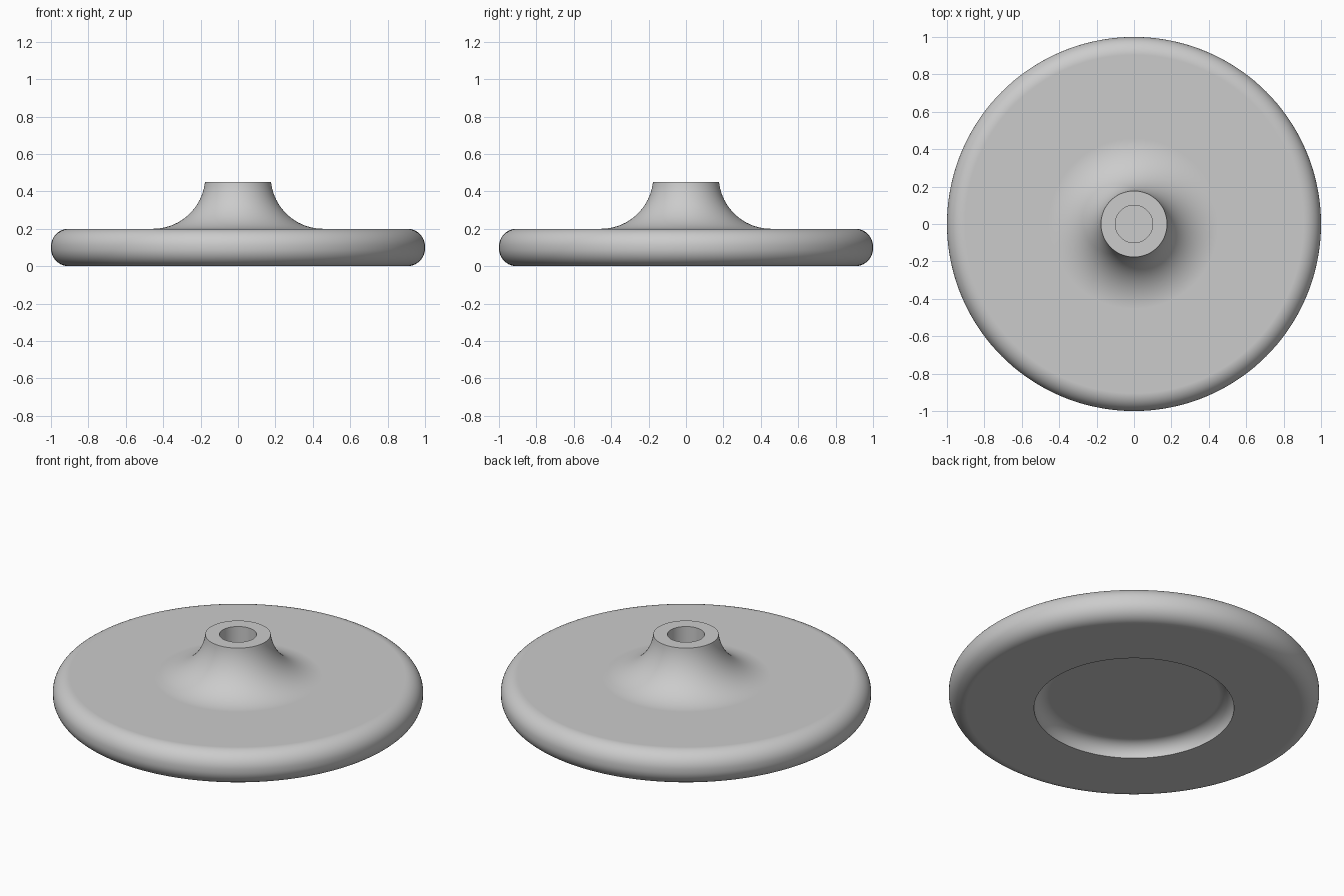
import bpy, bmesh
from math import cos, sin, radians, pi

if "Cube" in bpy.data.objects:
    bpy.data.objects.remove(bpy.data.objects["Cube"], do_unlink=True)

grey = bpy.data.materials.new("light_grey")
colour = (0.6, 0.6, 0.6, 1)
grey.use_nodes = True
grey.diffuse_color = colour
grey.node_tree.nodes["Principled BSDF"].inputs["Base Color"].default_value = colour


def arc(cx, cz, radius, start, end, steps=14):
    """Points of a circular arc in the radius/height plane."""
    angles = [radians(start + (end - start) * i / steps) for i in range(steps + 1)]
    return [(cx + radius * cos(a), cz + radius * sin(a)) for a in angles]


def lathe(name, profile, steps=144):
    """Revolve a radius/height profile around the z axis."""
    bm = bmesh.new()
    verts = [bm.verts.new((r, 0, z)) for r, z in profile]
    edges = [bm.edges.new(pair) for pair in zip(verts, verts[1:])]
    bmesh.ops.spin(bm, geom=verts + edges, cent=(0, 0, 0), axis=(0, 0, 1),
                   angle=2 * pi, steps=steps, use_duplicate=False)
    bmesh.ops.remove_doubles(bm, verts=bm.verts, dist=0.0001)
    bmesh.ops.recalc_face_normals(bm, faces=bm.faces)
    mesh = bpy.data.meshes.new(name)
    bm.to_mesh(mesh)
    bm.free()
    mesh.materials.append(grey)
    obj = bpy.data.objects.new(name, mesh)
    bpy.context.collection.objects.link(obj)
    return obj


edge, recess = 0.095, 0.08
profile = [(0, recess)]
profile += arc(0.54 - recess, 0, recess, 90, 0)          # underside recess
profile += arc(1 - edge, edge, edge, -90, 0)             # rounded rim, lower half
profile += arc(1 - edge, 0.2 - edge, edge, 0, 90)        # rounded rim, upper half
profile += arc(0.455, 0.48, 0.28, -90, -173.85, 24)      # flared hub
profile += [(0.176, 0.45), (0.1, 0.45), (0.1, 0.2), (0, 0.2)]  # blind bore

disc = lathe("disc_with_hub", profile)
bpy.ops.object.select_all(action="DESELECT")
disc.select_set(True)
bpy.context.view_layer.objects.active = disc
bpy.ops.object.shade_smooth_by_angle(angle=radians(30))
normals = disc.modifiers.new("even_shading", "WEIGHTED_NORMAL")
normals.keep_sharp = True
